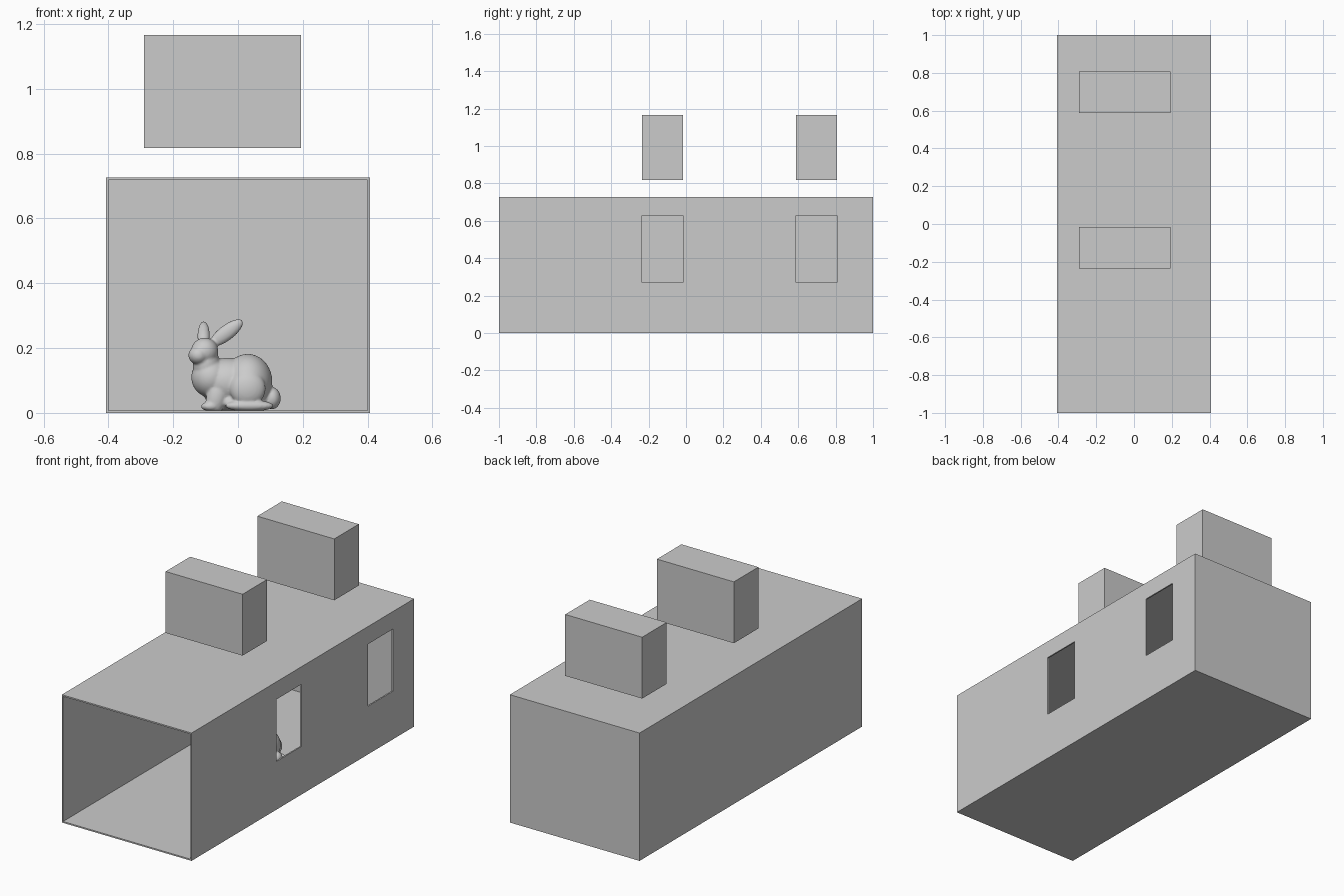
import bpy, bmesh
from math import radians
from mathutils import Matrix, Vector

if "Cube" in bpy.data.objects:
    bpy.data.objects.remove(bpy.data.objects["Cube"])


def finish(name, bm):
    me = bpy.data.meshes.new(name)
    bm.to_mesh(me)
    bm.free()
    ob = bpy.data.objects.new(name, me)
    bpy.context.collection.objects.link(ob)
    return ob


def box(name, lo, hi):
    lo, hi = Vector(lo), Vector(hi)
    bm = bmesh.new()
    m = Matrix.Translation((lo + hi) / 2) @ Matrix.Diagonal((*(hi - lo), 1))
    bmesh.ops.create_cube(bm, size=1, matrix=m)
    return finish(name, bm)


def apply_all(ob):
    bpy.context.view_layer.objects.active = ob
    for mod in list(ob.modifiers):
        bpy.ops.object.modifier_apply(modifier=mod.name)


def cut(ob, cutter):
    mod = ob.modifiers.new("cut", 'BOOLEAN')
    mod.operation, mod.solver, mod.object = 'DIFFERENCE', 'EXACT', cutter
    apply_all(ob)
    bpy.data.objects.remove(cutter)


# Long room, open at the front
W, H, T = 0.408, 0.727, 0.008
room = box("room", (-W, -1, 0), (W, 1, H))
cut(room, box("hollow", (-W + T, -1.1, T), (W - T, 1 - T, H - T)))

# Two windows in the right wall, two blocks floating above the roof
for i, y in enumerate((-0.126, 0.698)):
    cut(room, box("window_cutter", (0.3, y - 0.112, 0.274), (0.5, y + 0.112, 0.627)))
    box(f"roof_block_{i + 1}", (-0.29, y - 0.11, 0.818), (0.194, y + 0.11, 1.167))

# Rabbit: overlapping ellipsoids fused into one smooth skin
RABBIT_Y = 0.20
bm = bmesh.new()


def blob(x, y, z, rx, ry, rz, turn=0, axis='Y'):
    m = (Matrix.Translation((x, y + RABBIT_Y, z))
         @ Matrix.Rotation(radians(turn), 4, axis)
         @ Matrix.Diagonal((rx, ry, rz, 1)))
    bmesh.ops.create_icosphere(bm, subdivisions=4, radius=1, matrix=m)


def pair(x, y, z, rx, ry, rz, turn=0):
    for side in (-1, 1):
        blob(x, side * y, z, rx, ry, rz, turn)


# Body from rump to chest
blob(0.03, 0, 0.095, 0.076, 0.09, 0.087)
blob(-0.03, 0, 0.095, 0.095, 0.075, 0.075)
blob(-0.085, -0.01, 0.11, 0.059, 0.062, 0.062)
blob(0, 0, 0.035, 0.1, 0.07, 0.032)
# Tail
blob(0.105, 0, 0.045, 0.027, 0.032, 0.034)
# Neck, head and muzzle
blob(-0.098, -0.02, 0.15, 0.042, 0.045, 0.055)
blob(-0.103, -0.03, 0.19, 0.042, 0.042, 0.042)
blob(-0.122, -0.045, 0.178, 0.031, 0.034, 0.029)
# Thighs, hind feet, front legs, paws
pair(0.03, 0.07, 0.075, 0.055, 0.03, 0.055)
pair(0.035, 0.07, 0.022, 0.075, 0.026, 0.018)
pair(-0.065, 0.045, 0.05, 0.032, 0.026, 0.058, 15)
pair(-0.085, 0.048, 0.02, 0.029, 0.024, 0.015)
# Ears: one swept along the back, one leaning away
blob(-0.036, -0.015, 0.247, 0.024, 0.016, 0.063, 53)
blob(-0.106, 0.02, 0.238, 0.019, 0.016, 0.062, -45, 'X')

rabbit = finish("rabbit", bm)
remesh = rabbit.modifiers.new("fuse", 'REMESH')
remesh.mode, remesh.voxel_size = 'VOXEL', 0.004
smooth = rabbit.modifiers.new("soften", 'SMOOTH')
smooth.factor, smooth.iterations = 0.5, 6
apply_all(rabbit)

# Flatten the underside onto the room floor
for v in rabbit.data.vertices:
    v.co.z = max(v.co.z, T)
for p in rabbit.data.polygons:
    p.use_smooth = True
